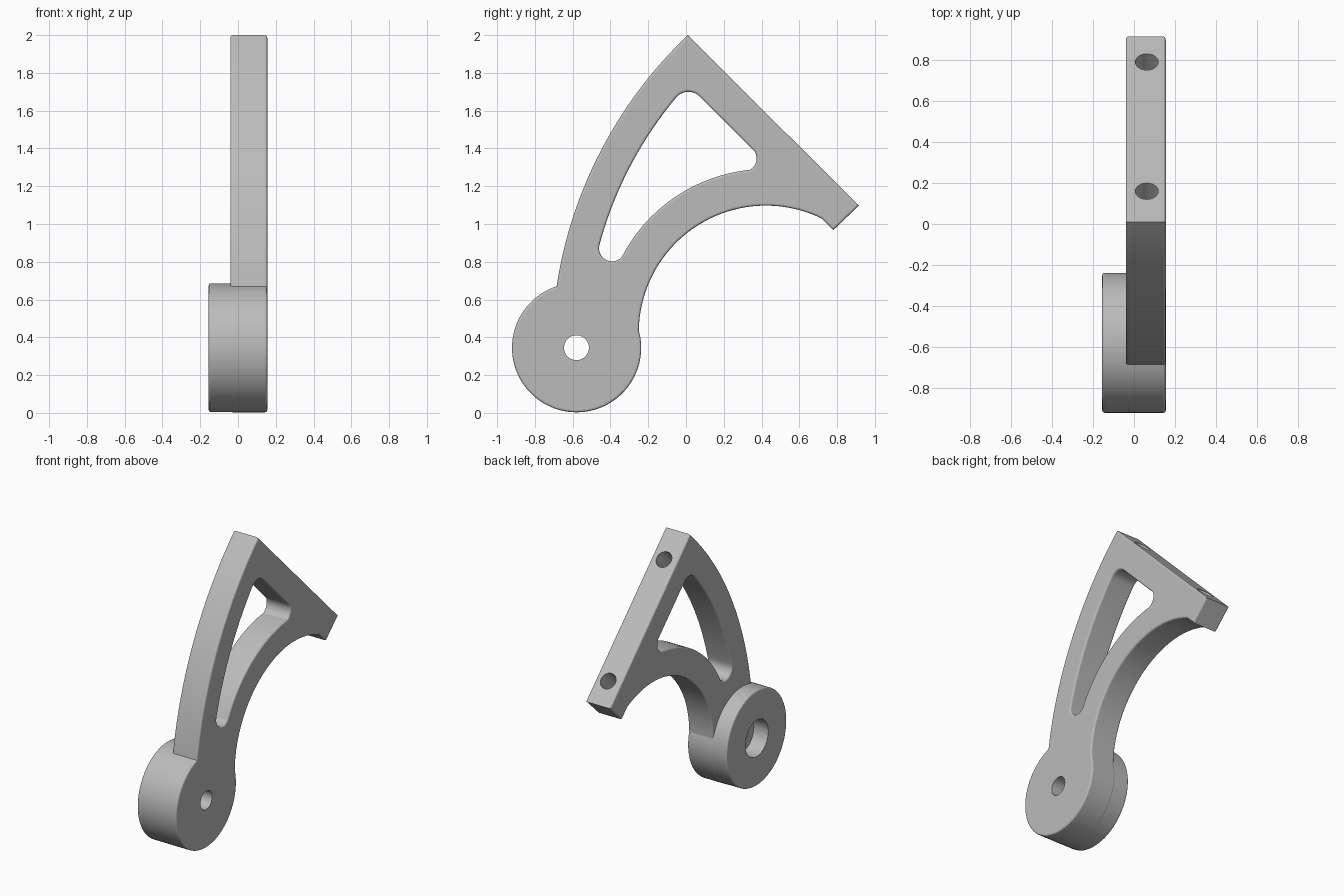
import bpy, bmesh, math
from mathutils import Vector, Matrix

cube = bpy.data.objects.get("Cube")
if cube:
    bpy.data.objects.remove(cube, do_unlink=True)

grey = bpy.data.materials.new("plain grey")
grey.use_nodes = True
colour = (0.5, 0.5, 0.5, 1)
grey.diffuse_color = colour
grey.node_tree.nodes["Principled BSDF"].inputs["Base Color"].default_value = colour


def arc(p, q, r, steps):
    """Points (y, z) on the arc from p through q to r, leaving out r."""
    p, q, r = complex(*p), complex(*q), complex(*r)
    w = (r - p) / (q - p)
    c = p + (q - p) * (w - abs(w) ** 2) / (2j * w.imag)
    turn = (r - c) / (p - c)
    sweep = math.atan2(turn.imag, turn.real) % math.tau
    if w.imag < 0:
        sweep -= math.tau
    pts = []
    for i in range(steps):
        a = sweep * i / steps
        v = c + (p - c) * complex(math.cos(a), math.sin(a))
        pts.append((v.real, v.imag))
    return pts


def circle(centre, radius, steps, way=1):
    """Counter-clockwise circle; way=-1 makes it a hole."""
    return [(centre[0] + radius * math.cos(way * math.tau * i / steps),
             centre[1] + radius * math.sin(way * math.tau * i / steps)) for i in range(steps)]


def inset(loop, d):
    """Mitred offset towards the material (left of travel)."""
    pts = [Vector(p) for p in loop]
    out = []
    for i, p in enumerate(pts):
        e1 = (p - pts[i - 1]).normalized()
        e2 = (pts[(i + 1) % len(pts)] - p).normalized()
        n1, n2 = Vector((-e1.y, e1.x)), Vector((-e2.y, e2.x))
        out.append(p + (n1 + n2) * d / (1 + n1.dot(n2)))
    return out


def slab(name, loops, x0, x1):
    """Thick plate along x from (loop, rounding) pairs; first is the outline, others holes."""
    bm = bmesh.new()
    caps = ([], [])
    for loop, b in loops:
        steps = 3 if b else 0
        half = [(b * (1 - math.cos(t)), b * (1 - math.sin(t)))
                for t in (math.pi / 2 * i / max(steps, 1) for i in range(steps + 1))]
        # (depth from face, inward offset) from the cap to the side wall
        stations = [(x0 + d, o) for d, o in half] + [(x1 - d, o) for d, o in reversed(half)]
        rings = [[bm.verts.new((x, *p)) for p in inset(loop, o)] for x, o in stations]
        n = len(loop)
        for r1, r2 in zip(rings, rings[1:]):
            for i in range(n):
                j = (i + 1) % n
                bm.faces.new((r1[i], r1[j], r2[j], r2[i]))
        for cap, ring in zip(caps, (rings[0], rings[-1])):
            cap += [bm.edges.get((ring[i - 1], ring[i])) for i in range(n)]
    for cap in caps:
        bmesh.ops.triangle_fill(bm, edges=cap, use_beauty=True)
    bmesh.ops.recalc_face_normals(bm, faces=bm.faces)
    return finish(name, bm)


def finish(name, bm):
    mesh = bpy.data.meshes.new(name)
    bm.to_mesh(mesh)
    bm.free()
    mesh.materials.append(grey)
    ob = bpy.data.objects.new(name, mesh)
    bpy.context.collection.objects.link(ob)
    return ob


def activate(ob):
    bpy.ops.object.select_all(action='DESELECT')
    ob.select_set(True)
    bpy.context.view_layer.objects.active = ob


HUB = (-0.58, 0.345)
ROUND = 0.012
BACK, FACE = -0.04, 0.155

# Plate outline: hub rim, lower arch, foot, mounting edge, outer arch
shoulder, armpit, tip = (-0.685, 0.67), (-0.25, 0.437), (0.01, 2.0)
outline = (arc(shoulder, (-0.58, 0.003), armpit, 64)
           + arc(armpit, (-0.054, 0.899), (0.717, 1.03), 40)
           + [(0.717, 1.03), (0.78, 0.968), (0.915, 1.097)]
           + arc(tip, (-0.45, 1.39), shoulder, 32))

# Rounded triangular window
low, high = (-0.458, 0.89), (-0.05, 1.672)
right_top, right_low, bottom = (0.362, 1.386), (0.336, 1.286), (-0.34, 0.825)
window = (arc(low, (-0.296, 1.304), high, 28)
          + arc(high, (0.01, 1.7), (0.07, 1.677), 10)
          + [(0.07, 1.677)]
          + arc(right_top, (0.373, 1.335), right_low, 12)
          + arc(right_low, (-0.062, 1.14), bottom, 28)
          + arc(bottom, (-0.41, 0.805), low, 14))

plate = slab("bracket_plate",
             [(outline, ROUND), (window, ROUND), (circle(HUB, 0.066, 40, -1), 0)],
             BACK, FACE)

# Boss on the back of the hub with its counterbore
boss = slab("hub_boss",
            [(circle(HUB, 0.341, 80), ROUND), (circle(HUB, 0.13, 48, -1), 0)],
            -0.155, 0.03)

# Blind bolt holes in the mounting edge
for y in (0.16, 0.79):
    bm = bmesh.new()
    bmesh.ops.create_cone(bm, cap_ends=True, segments=40, radius1=0.056, radius2=0.056, depth=0.36,
                          matrix=Matrix.Translation((0.0575 + 0.005, y, 2.01 - y))
                          @ Matrix.Rotation(-math.pi / 4, 4, 'X'))
    cutter = finish("bolt_hole_cutter", bm)
    cutter.hide_render = True
    mod = plate.modifiers.new("bolt hole", 'BOOLEAN')
    mod.operation = 'DIFFERENCE'
    mod.solver = 'EXACT'
    mod.object = cutter
    activate(plate)
    bpy.ops.object.modifier_apply(modifier=mod.name)
    bpy.data.objects.remove(cutter, do_unlink=True)

for ob in (plate, boss):
    activate(ob)
    bpy.ops.object.shade_smooth_by_angle(angle=math.radians(14))
